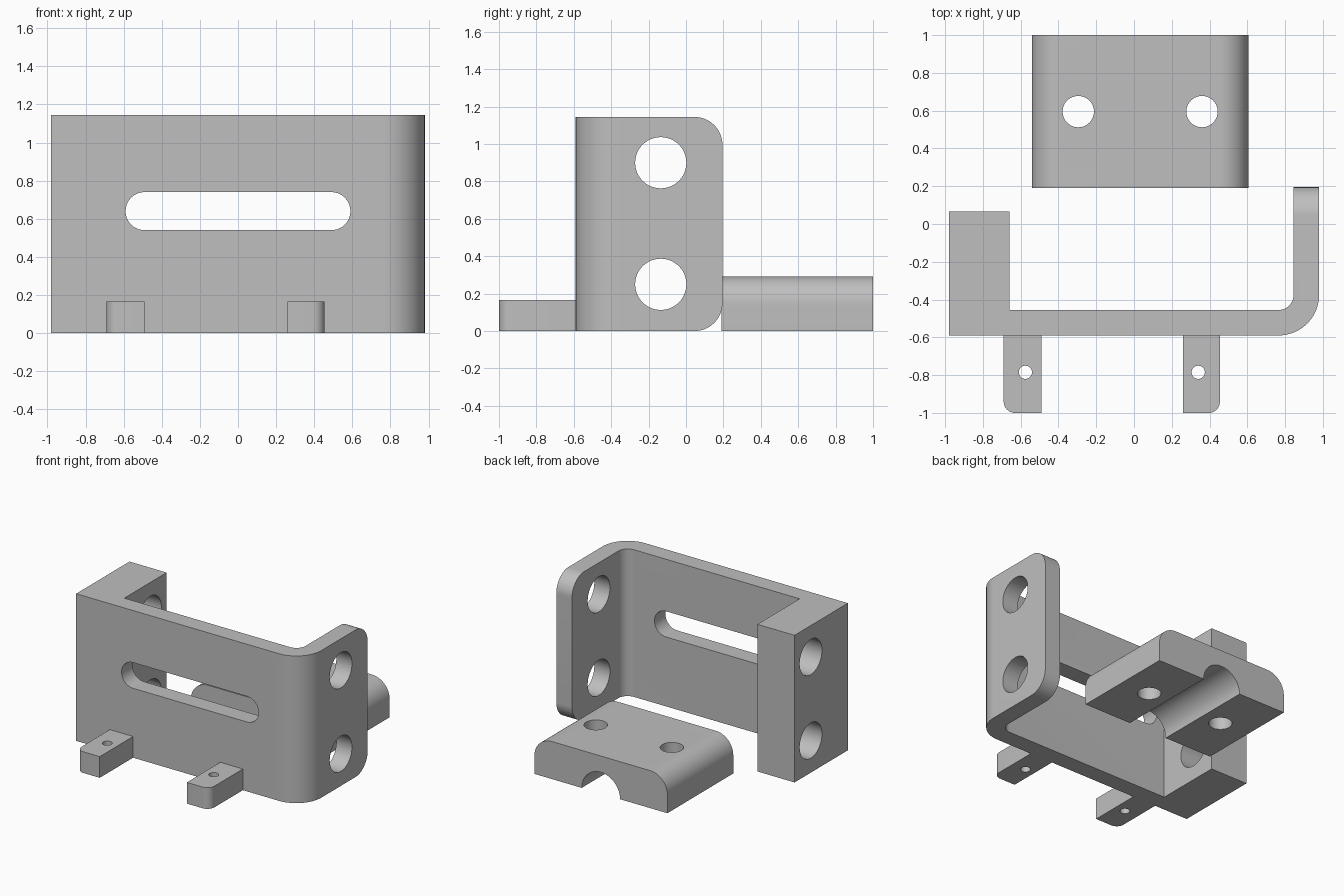
import bpy, bmesh, math
from mathutils import Vector

if "Cube" in bpy.data.objects:
    bpy.data.objects.remove(bpy.data.objects["Cube"])

metal = bpy.data.materials.new("plain grey metal")
metal.diffuse_color = (0.52, 0.52, 0.52, 1)
metal.use_nodes = True
metal.node_tree.nodes["Principled BSDF"].inputs["Base Color"].default_value = metal.diffuse_color


def arc(cx, cy, r, a0, a1, n=12):
    """Points on an arc, angles in degrees."""
    return [(cx + r * math.cos(math.radians(a0 + (a1 - a0) * i / n)),
             cy + r * math.sin(math.radians(a0 + (a1 - a0) * i / n))) for i in range(n + 1)]


def circle(cx, cy, r, n=48):
    return arc(cx, cy, r, 0, 360, n)[:-1]


def prism(name, pts, axis, lo, hi):
    """Extrude a 2D profile along an axis: x -> (y, z), y -> (x, z), z -> (x, y)."""
    place = {"x": lambda u, v, w: (w, u, v),
             "y": lambda u, v, w: (u, w, v),
             "z": lambda u, v, w: (u, v, w)}[axis]
    bm = bmesh.new()
    face = bm.faces.new([bm.verts.new(place(u, v, lo)) for u, v in pts])
    new = bmesh.ops.extrude_face_region(bm, geom=[face])["geom"]
    shift = Vector(place(0, 0, hi - lo))
    bmesh.ops.translate(bm, verts=[g for g in new if isinstance(g, bmesh.types.BMVert)], vec=shift)
    bmesh.ops.recalc_face_normals(bm, faces=bm.faces)
    mesh = bpy.data.meshes.new(name)
    bm.to_mesh(mesh)
    bm.free()
    mesh.materials.append(metal)
    ob = bpy.data.objects.new(name, mesh)
    bpy.context.collection.objects.link(ob)
    return ob


def finish(ob, cutters=()):
    """Cut every cutter out of the part, then shade its curves smooth."""
    bpy.ops.object.select_all(action="DESELECT")
    bpy.context.view_layer.objects.active = ob
    ob.select_set(True)
    for c in cutters:
        mod = ob.modifiers.new("cut", "BOOLEAN")
        mod.operation, mod.solver, mod.object = "DIFFERENCE", "EXACT", c
        bpy.ops.object.modifier_apply(modifier=mod.name)
        bpy.data.objects.remove(c)
    bpy.ops.object.shade_smooth_by_angle(angle=math.radians(30))


# Bracket: thick left block, front plate and bent right flange in one profile
H = 1.145
profile = ([(-0.98, -0.59)] + arc(0.765, -0.375, 0.215, -90, 0, 20)
           + [(0.98, 0.195), (0.845, 0.195)]
           + arc(0.765, -0.375, 0.08, 0, -90, 16)
           + [(-0.66, -0.455), (-0.66, 0.065), (-0.98, 0.065)])
bracket = prism("bracket", profile, "z", 0, H)

# Long slot in the front plate
slot = arc(0.49, 0.64, 0.1, -90, 90, 20) + arc(-0.49, 0.64, 0.1, 90, 270, 20)
cuts = [prism("slot_cutter", slot, "y", -0.8, -0.4)]

# Mounting holes through both sides
for z in (0.25, 0.9):
    cuts.append(prism("side_hole_cutter", circle(-0.135, z, 0.137), "x", -1.2, 1.2))

# Rounded free corners of the right flange
R = 0.15
low = arc(0.195 - R, R, R, -90, 0, 16) + [(0.3, R), (0.3, -0.1), (0.195 - R, -0.1)]
cuts.append(prism("lower_corner_cutter", low, "x", 0.7, 1.1))
cuts.append(prism("upper_corner_cutter", [(y, H - z) for y, z in low], "x", 0.7, 1.1))
finish(bracket, cuts)

# Front tabs, each with one rounded outer corner and a small hole
for side, inner, outer, hole in (("left", -0.49, -0.69, -0.575), ("right", 0.26, 0.455, 0.34)):
    s = 1 if outer > inner else -1
    corner = arc(0, -0.94, 0.06, -90, 0, 10)
    pts = ([(inner, -0.59), (inner, -1.0)]
           + [(outer + s * (x - 0.06), y) for x, y in corner] + [(outer, -0.59)])
    tab = prism(side + "_tab", pts, "z", 0, 0.165)
    finish(tab, [prism("tab_hole_cutter", circle(hole, -0.785, 0.035, 32), "z", -0.1, 0.3)])

# Loose clamp block: rounded upper edges and a half-round groove underneath
mid, half, top, r = 0.0325, 0.5725, 0.292, 0.15
pts = ([(mid + half, 0)] + arc(mid + half - r, top - r, r, 0, 90, 16)
       + arc(mid - half + r, top - r, r, 90, 180, 16)
       + [(mid - half, 0)] + arc(mid, 0, 0.165, 180, 0, 32))
clamp = prism("clamp_block", pts, "y", 0.19, 1.0)
finish(clamp, [prism("clamp_hole_cutter", circle(mid + dx, 0.595, 0.083), "z", -0.1, 0.5)
               for dx in (-0.3275, 0.3275)])
